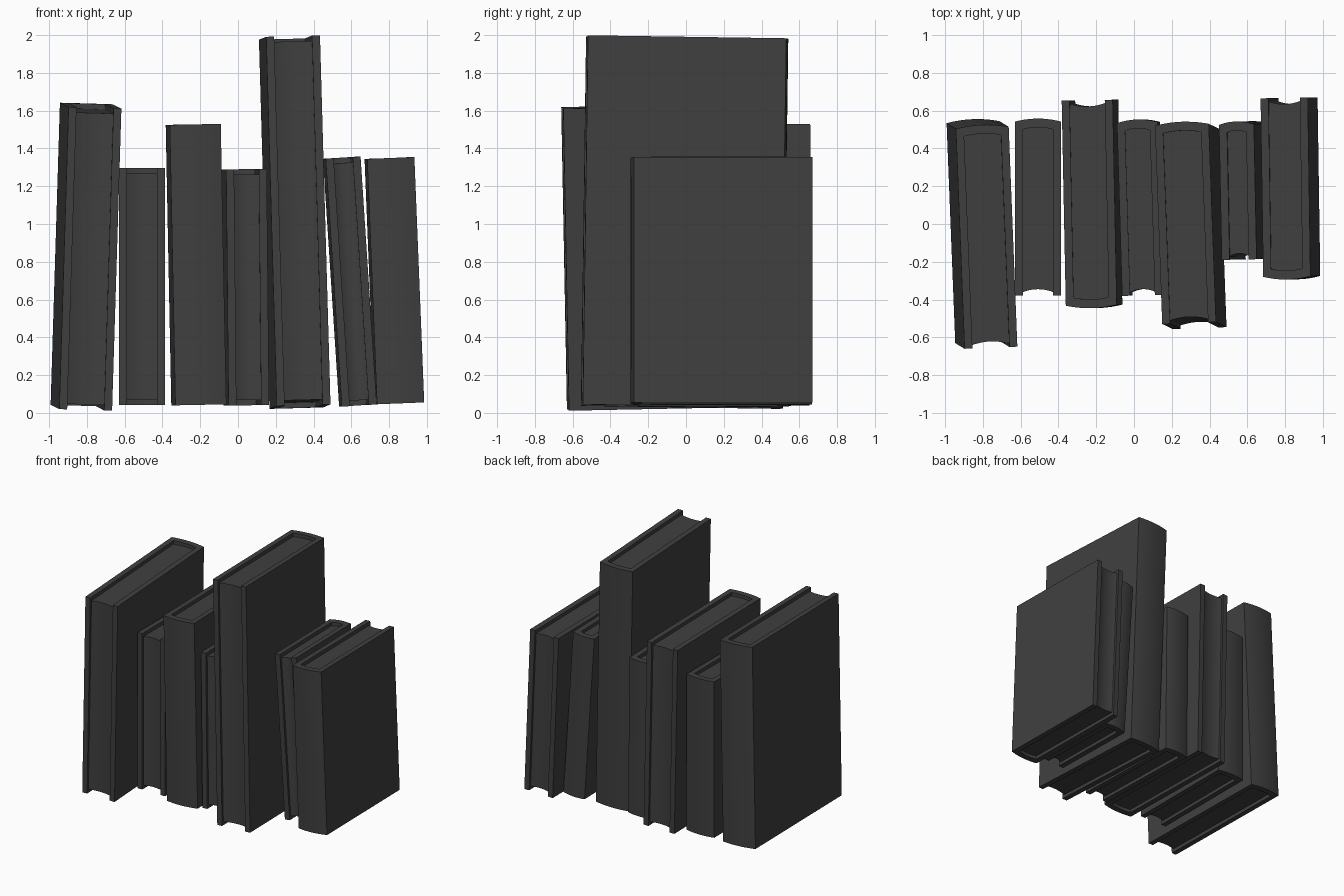
import bpy, bmesh, math
from mathutils import Matrix, Euler

if "Cube" in bpy.data.objects:
    bpy.data.objects.remove(bpy.data.objects["Cube"], do_unlink=True)

GREY = (0.05, 0.05, 0.05, 1.0)
charcoal = bpy.data.materials.new("charcoal")
charcoal.use_nodes = True
charcoal.diffuse_color = GREY
charcoal.node_tree.nodes["Principled BSDF"].inputs["Base Color"].default_value = GREY

BOARD = 0.042    # cover thickness
BULGE = 0.016    # how far the spine rounds outwards
INSET = 0.028    # how far the pages sit inside the cover
STEPS = 10


def arc(half, y, rise):
    """Shallow curve across the book from -half to half, bulging by rise."""
    pts = []
    for i in range(STEPS + 1):
        t = -1 + 2 * i / STEPS
        pts.append((t * half, y + rise * (1 - t * t)))
    return pts


def prism(name, profile, height, matrix, flip):
    """Extrude a plan profile to a centred block and place it."""
    bm = bmesh.new()
    face = bm.faces.new([bm.verts.new((x, y * flip, -height / 2)) for x, y in profile])
    top = bmesh.ops.extrude_face_region(bm, geom=[face])["geom"]
    bmesh.ops.translate(bm, vec=(0, 0, height),
                        verts=[v for v in top if isinstance(v, bmesh.types.BMVert)])
    bmesh.ops.recalc_face_normals(bm, faces=bm.faces)
    mesh = bpy.data.meshes.new(name)
    bm.to_mesh(mesh)
    bm.free()
    mesh.materials.append(charcoal)
    obj = bpy.data.objects.new(name, mesh)
    bpy.context.collection.objects.link(obj)
    obj.matrix_world = matrix
    bpy.ops.object.select_all(action="DESELECT")
    obj.select_set(True)
    bpy.context.view_layer.objects.active = obj
    bpy.ops.object.shade_smooth_by_angle(angle=math.radians(30))


def book(name, centre, size, lean, spine):
    """One book: U-shaped cover and a page block; spine is +1 back, -1 front."""
    width, depth, height = size
    w, inner = width / 2, width / 2 - BOARD
    back = depth / 2 - BULGE / 2
    fore = -depth / 2 - BULGE / 2
    matrix = Matrix.Translation(centre) @ Euler(lean, "XYZ").to_matrix().to_4x4()

    # Cover: rounded spine and two boards
    outer = arc(w, back, BULGE)
    inside = arc(inner, back - BOARD, BULGE * 0.7)[::-1]
    cover = [(-w, fore)] + outer + [(w, fore), (inner, fore)] + inside + [(-inner, fore)]
    prism(name + "_cover", cover, height, matrix, spine)

    # Pages: hollowed fore edge, tucked just into the cover
    tuck = inner + 0.002
    hollow = arc(tuck, fore + INSET * 0.6, BULGE)[::-1]
    pages = arc(tuck, back - BOARD + 0.002, BULGE * 0.7) + hollow
    prism(name + "_pages", pages, height - 2 * INSET, matrix, spine)


# name, centre, (width, depth, height), lean, spine side
BOOKS = [
    ("wide_book", (-0.805, -0.05, 0.827), (0.28, 1.165, 1.6), (0.02, 0.03, 0.04), 1),
    ("short_book", (-0.508, 0.09, 0.668), (0.245, 0.92, 1.255), (0, 0, 0), 1),
    ("reversed_book", (-0.222, 0.105, 0.785), (0.27, 1.085, 1.485), (0, -0.02, 0.02), -1),
    ("slim_book", (0.037, 0.088, 0.665), (0.215, 0.915, 1.25), (0, -0.01, 0.03), 1),
    ("tall_book", (0.30, -0.005, 1.01), (0.285, 1.05, 1.955), (-0.015, -0.028, 0.037), 1),
    ("leaning_book", (0.592, 0.178, 0.695), (0.185, 0.715, 1.315), (0, -0.065, 0.02), 1),
    ("end_book", (0.828, 0.187, 0.7), (0.25, 0.945, 1.3), (0, -0.04, 0.015), -1),
]
for entry in BOOKS:
    book(*entry)
